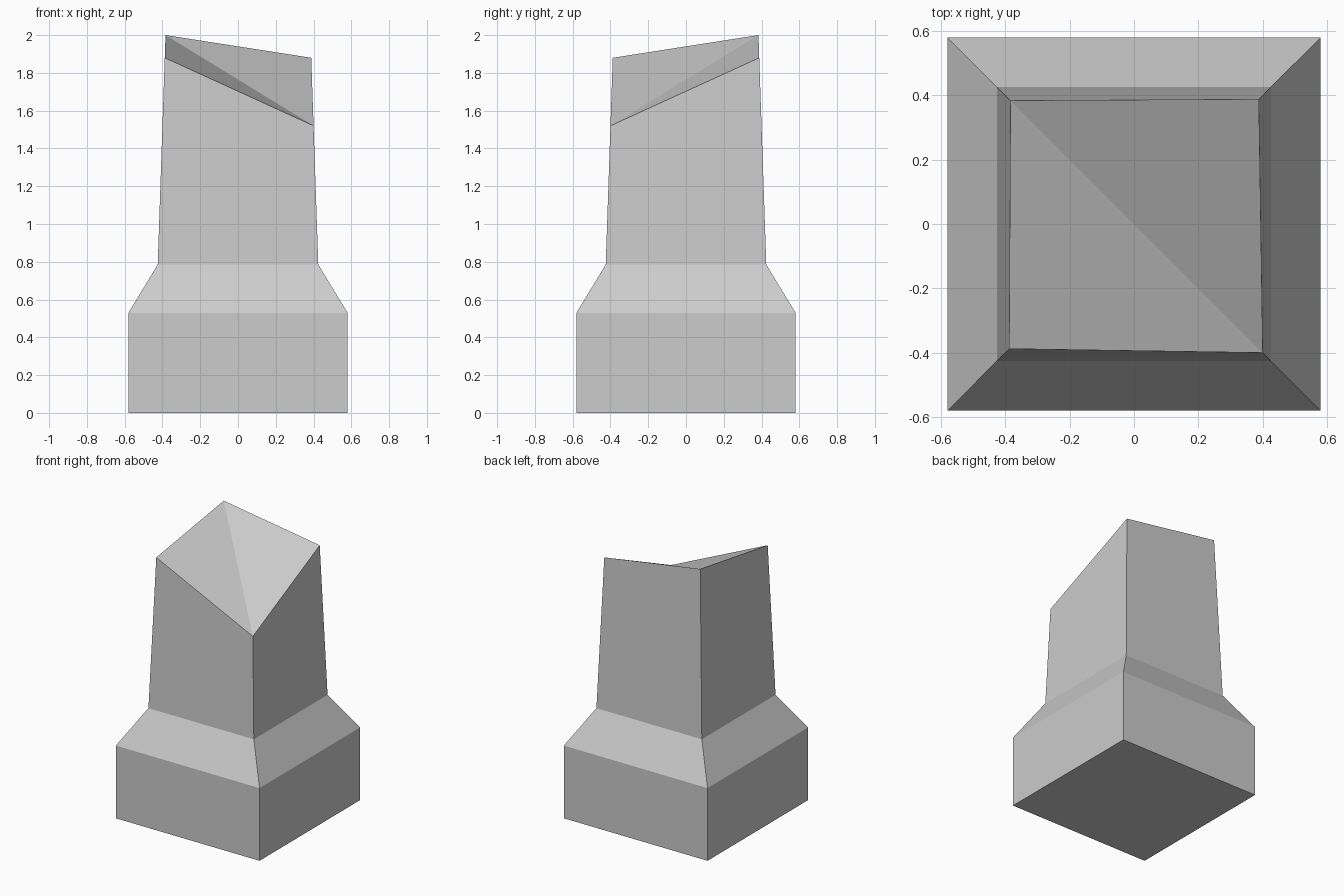
import bpy
import bmesh

cube = bpy.data.objects.get("Cube")
if cube:
    bpy.data.objects.remove(cube, do_unlink=True)

# Single grey stone colour
stone = bpy.data.materials.new("grey_stone")
stone.use_nodes = True
colour = (0.604, 0.604, 0.604, 1.0)
stone.diffuse_color = colour
stone.node_tree.nodes["Principled BSDF"].inputs["Base Color"].default_value = colour

CORNERS = [(1, -1), (1, 1), (-1, 1), (-1, -1)]
SHOULDER_Z, SHOULDER_HALF, TAPER = 0.785, 0.425, 0.034

bm = bmesh.new()


def ring(half_widths, heights):
    """Four corner vertices, each with its own half width and height."""
    return [bm.verts.new((x * h, y * h, z))
            for (x, y), h, z in zip(CORNERS, half_widths, heights)]


# Square plinth, sloped shoulder, and tapering shaft cut off at a slant
top_heights = [1.52, 1.88, 2.0, 1.88]
top_halves = [SHOULDER_HALF - TAPER * (z - SHOULDER_Z) for z in top_heights]
rings = [
    ring([0.58] * 4, [0.0] * 4),
    ring([0.58] * 4, [0.53] * 4),
    ring([SHOULDER_HALF] * 4, [SHOULDER_Z] * 4),
    ring(top_halves, top_heights),
]

# Side walls
for low, high in zip(rings, rings[1:]):
    for i in range(4):
        j = (i + 1) % 4
        bm.faces.new((low[i], low[j], high[j], high[i]))

# Flat underside and a top folded along the valley from low to high corner
bm.faces.new(rings[0][::-1])
low, side_a, high, side_b = rings[-1]
bm.faces.new((low, side_a, high))
bm.faces.new((low, high, side_b))
bmesh.ops.recalc_face_normals(bm, faces=bm.faces[:])

mesh = bpy.data.meshes.new("stone_post")
bm.to_mesh(mesh)
bm.free()
mesh.materials.append(stone)
post = bpy.data.objects.new("stone_post", mesh)
bpy.context.collection.objects.link(post)
